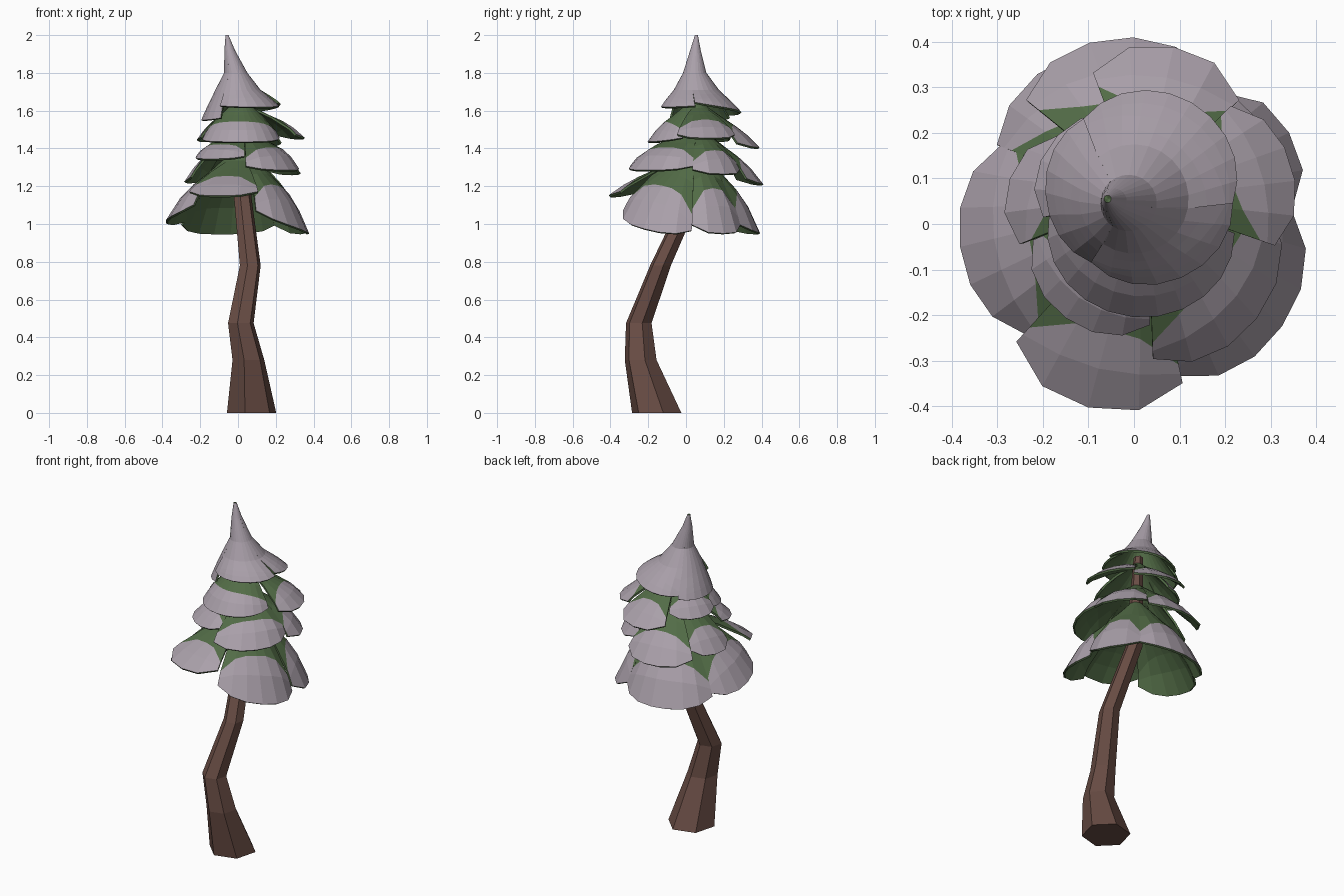
import bpy, bmesh, math
from mathutils import Vector

if "Cube" in bpy.data.objects:
    bpy.data.objects.remove(bpy.data.objects["Cube"])


def material(name, rgb):
    m = bpy.data.materials.new(name)
    m.diffuse_color = (*rgb, 1)
    m.use_nodes = True
    m.node_tree.nodes["Principled BSDF"].inputs["Base Color"].default_value = m.diffuse_color
    return m


SNOW = material("snow", (0.40, 0.35, 0.40))
GREEN = material("needle green", (0.085, 0.15, 0.062))
BARK = material("bark brown", (0.14, 0.073, 0.058))


def make_object(name, bm, mats):
    me = bpy.data.meshes.new(name)
    bm.to_mesh(me)
    bm.free()
    ob = bpy.data.objects.new(name, me)
    bpy.context.collection.objects.link(ob)
    for m in mats:
        me.materials.append(m)
    return ob


def polar(cx, cy, r, z, a):
    return Vector((cx + r * math.cos(a), cy + r * math.sin(a), z))


# Crooked six-sided trunk: x, y, z, radius
trunk_path = [(0.072, -0.155, 0, 0.135), (0.055, -0.24, 0.28, 0.087),
              (0.015, -0.25, 0.475, 0.07), (0.065, -0.135, 0.78, 0.057),
              (0.025, 0.03, 1.14, 0.048), (0.015, 0.055, 1.70, 0.026)]
bm = bmesh.new()
rings = [[bm.verts.new(polar(x, y, r, z, math.radians(15 + 60 * i))) for i in range(6)]
         for x, y, z, r in trunk_path]
for lo, hi in zip(rings, rings[1:]):
    for i in range(6):
        j = (i + 1) % 6
        bm.faces.new((lo[i], lo[j], hi[j], hi[i]))
bm.faces.new(rings[0][::-1])
bm.faces.new(rings[-1])
make_object("trunk", bm, [BARK])


def skirt(name, centre, rings, lobes, notch=0.12, all_snow=False):
    """Drooping branch skirt: shared upper rings, then separate rounded lobes.
    rings: x, y, radius, z; lobes: start, end, rim radius, rim z, tilt, bulge."""
    bm = bmesh.new()
    top_z = rings[-1][3]
    for start, end, rim_r, rim_z, tilt, bulge in lobes:
        n = max(4, round((end - start) / 14))
        columns = []
        for i in range(n + 1):
            v = 2 * i / n - 1
            a = math.radians(start + (end - start) * i / n)
            col = [polar(*ring, a) for ring in rings]
            e = 1 - notch * abs(v) ** 3
            inner = col[-1]
            rim = polar(*centre, rim_r * e, top_z + (rim_z + tilt * v - top_z) * e, a)
            s = 0.5 + 0.36 * abs(v) ** 3          # snow line
            for t in (s * 0.5, s, (s + 1) / 2, 1):
                p = inner.lerp(rim, t)
                p.z += bulge * math.sin(math.pi * t ** 1.6)
                col.append(p)
            columns.append([bm.verts.new(p) for p in col])
        for c0, c1 in zip(columns, columns[1:]):
            for k in range(len(c0) - 1):
                f = bm.faces.new((c0[k], c0[k + 1], c1[k + 1], c1[k]))
                snowy = all_snow or k >= len(c0) - 3
                f.material_index = 0 if snowy else 1
    bmesh.ops.remove_doubles(bm, verts=bm.verts, dist=0.0004)
    ob = make_object(name, bm, [SNOW, GREEN, GREEN])
    # Thin shell with a green underside and edge
    mod = ob.modifiers.new("thickness", "SOLIDIFY")
    mod.thickness = 0.012
    mod.offset = -1
    mod.material_offset = 1
    mod.material_offset_rim = 1


# Bottom branches
skirt("bottom_branches", (0, 0),
      [(0.02, 0.04, 0.02, 1.42), (0.015, 0.035, 0.10, 1.335)],
      [(225, 287, 0.415, 1.15, 0, 0.015), (286, 365, 0.395, 0.975, -0.06, 0.055),
       (5, 56, 0.395, 0.95, 0, 0.055), (55, 150, 0.395, 0.95, 0, 0.05),
       (149, 226, 0.385, 1.02, 0.05, 0.04)])

# Lower middle branches
skirt("lower_middle_branches", (0, 0),
      [(0.02, 0.045, 0.02, 1.52), (0.02, 0.045, 0.09, 1.465)],
      [(189, 279, 0.255, 1.345, 0, 0.02), (278, 367, 0.34, 1.285, 0, 0.035),
       (6, 64, 0.36, 1.265, 0, 0.03), (63, 131, 0.41, 1.21, 0, 0.025),
       (130, 190, 0.29, 1.22, 0, 0.02)])

# Upper middle branches
skirt("upper_middle_branches", (0.02, 0.03),
      [(0.015, 0.05, 0.02, 1.66), (0.015, 0.05, 0.07, 1.615)],
      [(183, 346, 0.235, 1.435, 0, 0.02), (345, 410, 0.34, 1.455, 0, 0.02),
       (49, 110, 0.365, 1.405, 0, 0.015), (109, 184, 0.25, 1.44, 0, 0.015)])

# Snow-covered pointed top
skirt("snowy_top", (0.02, 0.08),
      [(-0.058, 0.055, 0.008, 2.0), (-0.044, 0.05, 0.028, 1.92),
       (-0.012, 0.046, 0.062, 1.80), (0.0, 0.055, 0.12, 1.71)],
      [(130, 236, 0.215, 1.55, 0, 0.004), (235, 351, 0.215, 1.62, 0, 0.004),
       (350, 491, 0.215, 1.605, -0.035, 0.004)], notch=0.07, all_snow=True)
